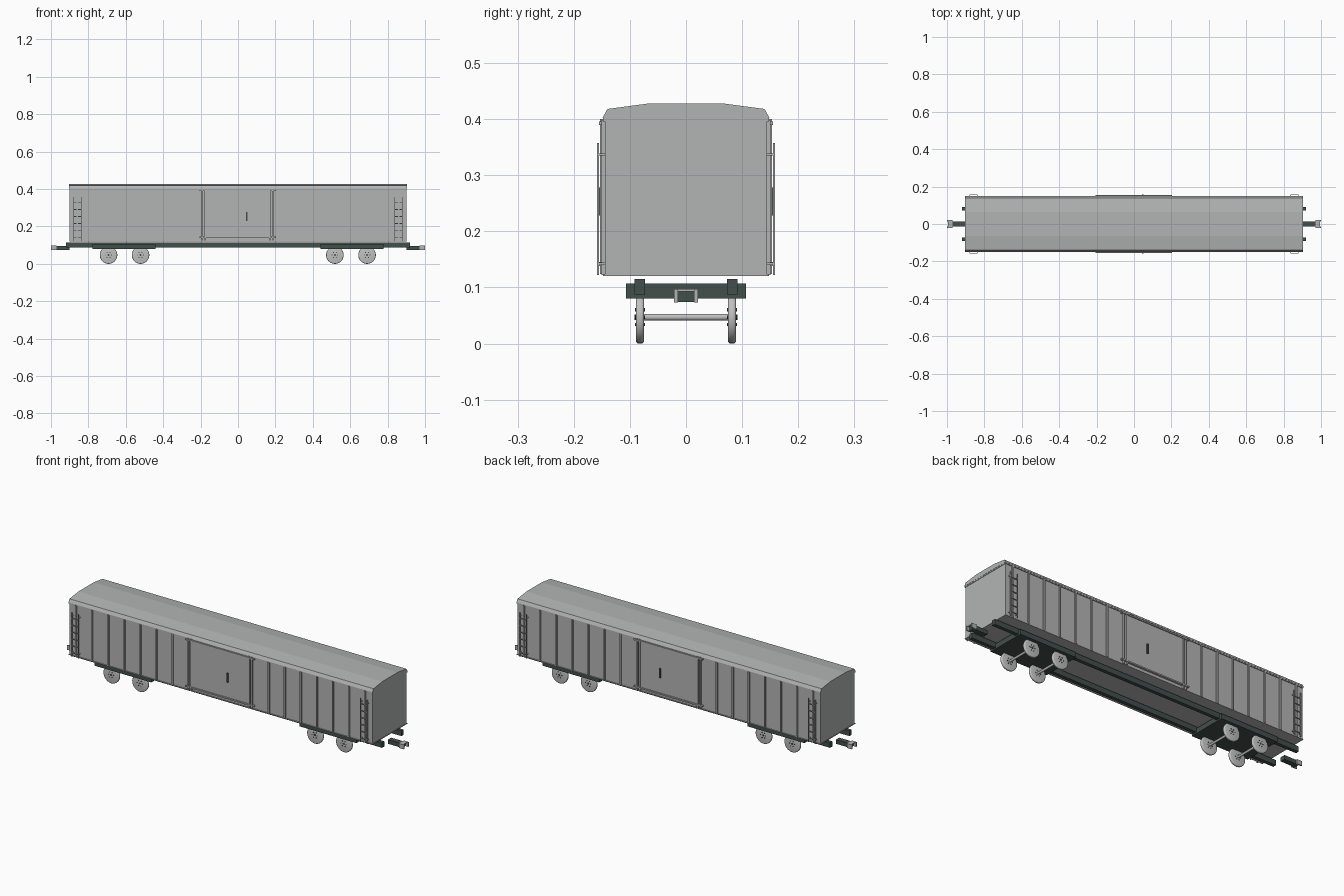
import bpy, bmesh, math
from mathutils import Matrix, Vector

cube = bpy.data.objects.get("Cube")
if cube:
    bpy.data.objects.remove(cube)


def material(name, rgb):
    m = bpy.data.materials.new(name)
    m.use_nodes = True
    m.diffuse_color = (*rgb, 1)
    m.node_tree.nodes["Principled BSDF"].inputs["Base Color"].default_value = (*rgb, 1)
    return m


GREY = material("body grey", (0.45, 0.46, 0.455))
LIGHT = material("wheel grey", (0.52, 0.53, 0.52))
DARK = material("frame dark green", (0.055, 0.08, 0.072))


def finish(name, bm, mat, smooth=False):
    bmesh.ops.recalc_face_normals(bm, faces=bm.faces)
    me = bpy.data.meshes.new(name)
    bm.to_mesh(me)
    bm.free()
    me.materials.append(mat)
    ob = bpy.data.objects.new(name, me)
    bpy.context.collection.objects.link(ob)
    if smooth:
        bpy.ops.object.select_all(action="DESELECT")
        ob.select_set(True)
        bpy.context.view_layer.objects.active = ob
        bpy.ops.object.shade_smooth_by_angle(angle=math.radians(40))
    return ob


def add_box(bm, x0, x1, y0, y1, z0, z1):
    size = Matrix.Diagonal((abs(x1 - x0), abs(y1 - y0), z1 - z0, 1))
    mid = Matrix.Translation(((x0 + x1) / 2, (y0 + y1) / 2, (z0 + z1) / 2))
    bmesh.ops.create_cube(bm, size=1, matrix=mid @ size)


def boxes(name, mat, specs):
    bm = bmesh.new()
    for s in specs:
        add_box(bm, *s)
    return finish(name, bm, mat)


def add_cylinder(bm, centre, radius, depth, segments):
    turn = Matrix.Rotation(math.pi / 2, 4, "X")
    bmesh.ops.create_cone(bm, cap_ends=True, segments=segments, radius1=radius,
                          radius2=radius, depth=depth,
                          matrix=Matrix.Translation(centre) @ turn)


# Body shell and its base trim
boxes("body", GREY, [(-0.9, 0.9, -0.144, 0.144, 0.12, 0.402),
                     (-0.902, 0.902, -0.148, 0.148, 0.12, 0.124),
                     (-0.902, 0.902, -0.148, 0.148, 0.396, 0.402)])

# Faceted arched roof, extruded along the wagon
half = [(0.149, 0.402), (0.14, 0.418), (0.065, 0.428)]
profile = half + [(-y, z) for y, z in reversed(half)]
bm = bmesh.new()
face = bm.faces.new([bm.verts.new((-0.903, y, z)) for y, z in profile])
end = bmesh.ops.extrude_face_region(bm, geom=[face])
bmesh.ops.translate(bm, vec=(1.806, 0, 0),
                    verts=[v for v in end["geom"] if isinstance(v, bmesh.types.BMVert)])
bm.faces.new([v for v in face.verts]) if not face.is_valid else None
finish("roof", bm, GREY)

# Side fittings on both long walls
for side, s in (("right", -1), ("left", 1)):
    posts = []
    for k in range(1, 8):
        for e in (-1, 1):
            x = e * (0.19 + 0.0955 * k)
            posts.append((x - 0.004, x + 0.004, s * 0.143, s * 0.151, 0.122, 0.398))
    boxes(side + "_wall_posts", GREY, posts)

    # Sliding door with its rails and handle
    boxes(side + "_door", GREY, [(-0.174, 0.17, s * 0.143, s * 0.15, 0.145, 0.39)])
    rails = [(-0.205, 0.203, s * 0.143, s * 0.155, z, z + 0.007) for z in (0.138, 0.389)]
    rails += [(x - 0.004, x + 0.004, s * 0.143, s * 0.153, 0.124, 0.4)
              for x in (-0.19, -0.174, 0.17, 0.186)]
    boxes(side + "_door_frame", GREY, rails)
    boxes(side + "_door_handle", DARK,
          [(0.042, 0.05, s * 0.149, s * 0.158, 0.228, 0.278)])

    # Ladders near each end
    steps = []
    for e in (-1, 1):
        for x in (0.838, 0.878):
            steps.append((e * x - 0.002, e * x + 0.002, s * 0.155, s * 0.159, 0.122, 0.357))
            for z in (0.14, 0.335):
                steps.append((e * x - 0.002, e * x + 0.002, s * 0.143, s * 0.157, z, z + 0.004))
        for i in range(6):
            z = 0.14 + 0.037 * i
            steps.append((e * 0.838, e * 0.878, s * 0.155, s * 0.159, z, z + 0.004))
    boxes(side + "_ladders", GREY, steps)

# Underframe: long sills and bogie plates
boxes("long_sills", DARK, [(-0.92, 0.92, s * 0.073, s * 0.092, 0.087, 0.115)
                           for s in (-1, 1)])
boxes("bogie_plates", DARK, [(e * 0.44, e * 0.778, -0.107, 0.107, 0.08, 0.107)
                             for e in (-1, 1)])

# Couplers
boxes("coupler_shanks", DARK, [(e * 0.9, e * 0.985, -0.014, 0.014, 0.074, 0.096)
                               for e in (-1, 1)])
boxes("coupler_heads", GREY, [(e * 0.97, e * 1.0, s * 0.014, s * 0.021, 0.073, 0.097)
                              for e in (-1, 1) for s in (-1, 1)]
      + [(e * 0.97, e * 0.995, -0.015, 0.015, 0.093, 0.097) for e in (-1, 1)])

# Wheelsets: rounded discs, axle, and ring of hub bolts
R = 0.047
for n, x in enumerate((-0.692, -0.521, 0.518, 0.69), 1):
    bm = bmesh.new()
    for s in (-1, 1):
        start = set(bm.edges)
        add_cylinder(bm, (x, s * 0.082, R), R, 0.015, 32)
        rim = [e for e in bm.edges if e not in start and len(e.link_faces) == 2
               and any(len(f.verts) > 4 for f in e.link_faces)]
        bmesh.ops.bevel(bm, geom=rim, offset=0.005, segments=3, profile=0.5,
                        affect="EDGES")
    add_cylinder(bm, (x, 0, R), 0.006, 0.16, 16)
    finish("wheelset_%d" % n, bm, LIGHT, True)

    bm = bmesh.new()
    for s in (-1, 1):
        add_cylinder(bm, (x, s * 0.082, R), 0.005, 0.019, 10)
        for k in range(6):
            a = k * math.tau / 6
            add_cylinder(bm, (x + 0.015 * math.cos(a), s * 0.082, R + 0.015 * math.sin(a)),
                         0.003, 0.018, 8)
    finish("hub_bolts_%d" % n, bm, DARK)
